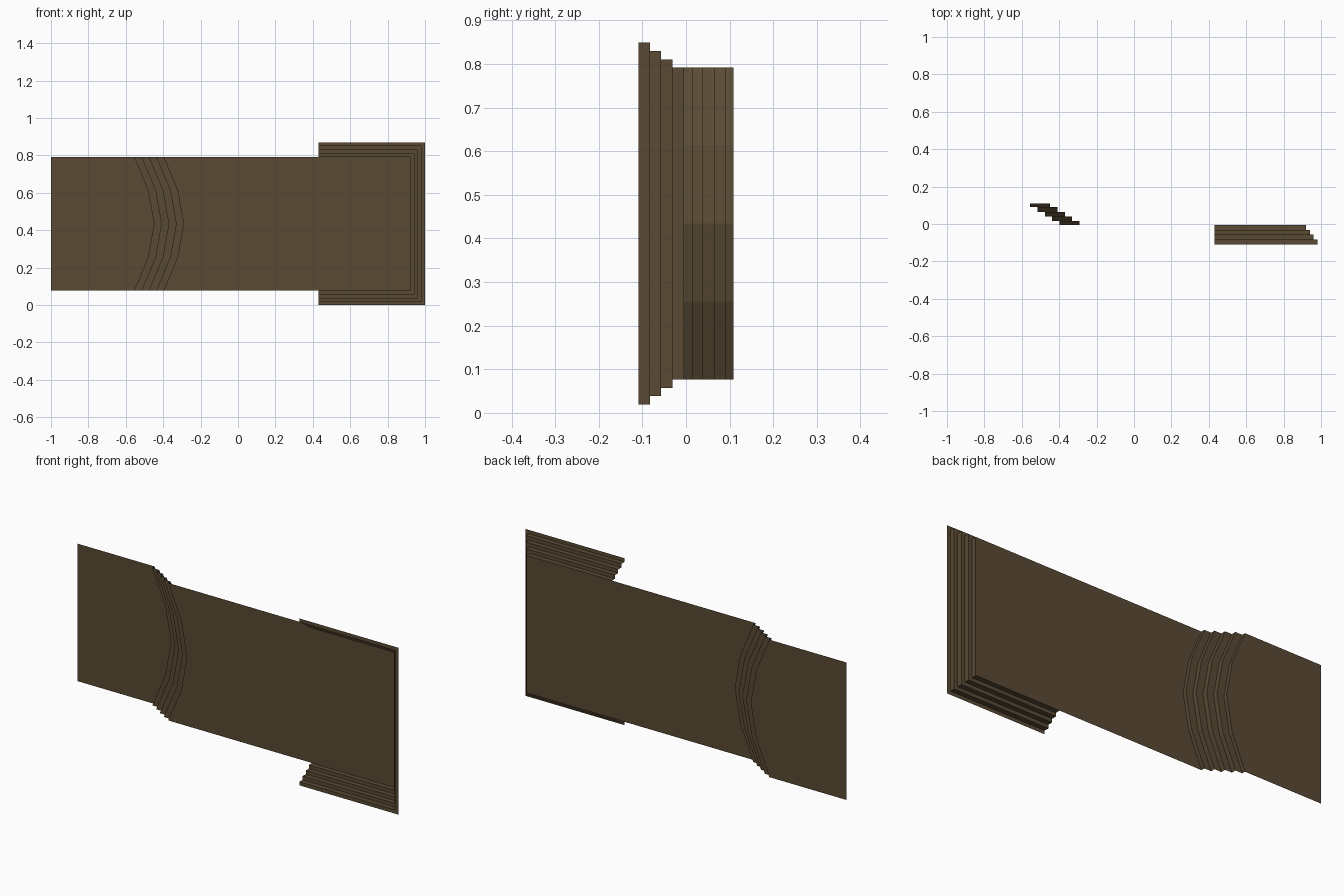
import bpy

if "Cube" in bpy.data.objects:
    bpy.data.objects.remove(bpy.data.objects["Cube"])

Z0, Z1 = 0.0765, 0.7915          # lower and upper edge of the decks
TOP = 0.868                      # full height
FLOOR_Y = -0.005                 # main deck level

brown = bpy.data.materials.new("dark brown")
brown.diffuse_color = (0.10, 0.068, 0.034, 1)
brown.use_nodes = True
brown.node_tree.nodes["Principled BSDF"].inputs["Base Color"].default_value = brown.diffuse_color


def loft(name, loops):
    """Flat sheet joining successive rows of points, facing the front."""
    n = len(loops[0])
    verts = [p for row in loops for p in row]
    faces = []
    for r in range(len(loops) - 1):
        for i in range(n - 1):
            a, b = r * n + i, (r + 1) * n + i
            faces.append((a, b, b + 1, a + 1))
    mesh = bpy.data.meshes.new(name)
    mesh.from_pydata(verts, [], faces)
    mesh.materials.append(brown)
    mesh.update()
    obj = bpy.data.objects.new(name, mesh)
    bpy.context.collection.objects.link(obj)
    return obj


def row(x, y, bow=1.0):
    """Edge running up the deck, bowed to the right in four segments."""
    bulge = (0, 0.075, 0.107, 0.075, 0)
    return [(x + bow * b, y, Z0 + (Z1 - Z0) * i / 4) for i, b in enumerate(bulge)]


# Curved steps between the two decks
levels = [0.109, 0.090, 0.065, 0.039, 0.015, FLOOR_Y]
edges = [-0.556 + 0.0395 * i for i in range(5)]
steps = []
for i, x in enumerate(edges):
    steps += [row(x, levels[i]), row(x, levels[i + 1])]
loft("curved_steps", steps)

# Rear deck on the left, main deck in the middle and right
loft("rear_deck", [row(-1, levels[0], 0), row(edges[0], levels[0])])
loft("main_deck", [row(edges[-1], FLOOR_Y), row(0.92, FLOOR_Y, 0)])


# Tiered surround: U-shaped steps around the right end
def u_row(k, y):
    x, low = 0.92 + 0.02 * k, Z0 * (1 - k / 4)
    high = Z1 + (TOP - Z1) * k / 4
    return [(0.43, y, low), (x, y, low), (x, y, high), (0.43, y, high)]


tiers = [u_row(0, FLOOR_Y)]
for k in range(4):
    y = FLOOR_Y - 0.026 * (k + 1)
    tiers += [u_row(k, y), u_row(k + 1, y)]
loft("tiered_surround", tiers)
